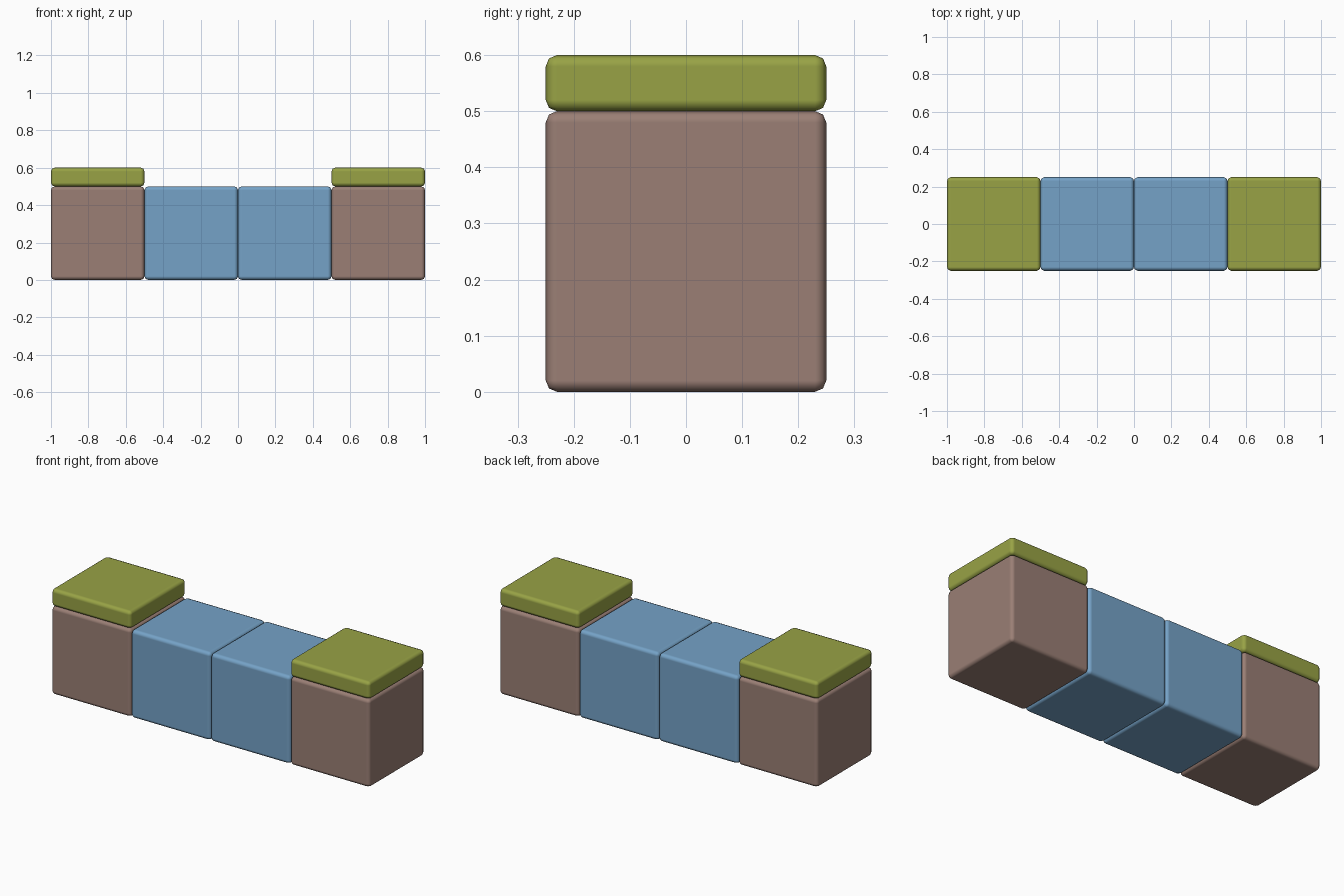
import bpy

if "Cube" in bpy.data.objects:
    bpy.data.objects.remove(bpy.data.objects["Cube"])


def material(name, rgb):
    m = bpy.data.materials.new(name)
    m.diffuse_color = (*rgb, 1.0)
    m.use_nodes = True
    m.node_tree.nodes["Principled BSDF"].inputs["Base Color"].default_value = m.diffuse_color
    return m


brown = material("brown fabric", (0.325, 0.212, 0.178))
blue = material("blue fabric", (0.178, 0.365, 0.575))
olive = material("olive fabric", (0.315, 0.365, 0.060))


def rounded_block(name, x, z0, z1, mat):
    """Half-unit square block with softly rounded edges."""
    bpy.ops.mesh.primitive_cube_add(size=1, location=(x, 0, (z0 + z1) / 2))
    ob = bpy.context.object
    ob.name = name
    ob.scale = (0.5, 0.5, z1 - z0)
    bpy.ops.object.transform_apply(location=False, rotation=False, scale=True)
    ob.data.materials.append(mat)
    bpy.ops.object.shade_smooth()
    bevel = ob.modifiers.new("rounded edges", "BEVEL")
    bevel.width = 0.02
    bevel.segments = 2
    bevel.harden_normals = True


# Two middle seats, two end blocks and the cushions on top of them
for side, s in (("left", -1), ("right", 1)):
    rounded_block(f"middle_seat_{side}", s * 0.25, 0, 0.5, blue)
    rounded_block(f"end_block_{side}", s * 0.75, 0, 0.5, brown)
    rounded_block(f"end_cushion_{side}", s * 0.75, 0.5, 0.6, olive)
